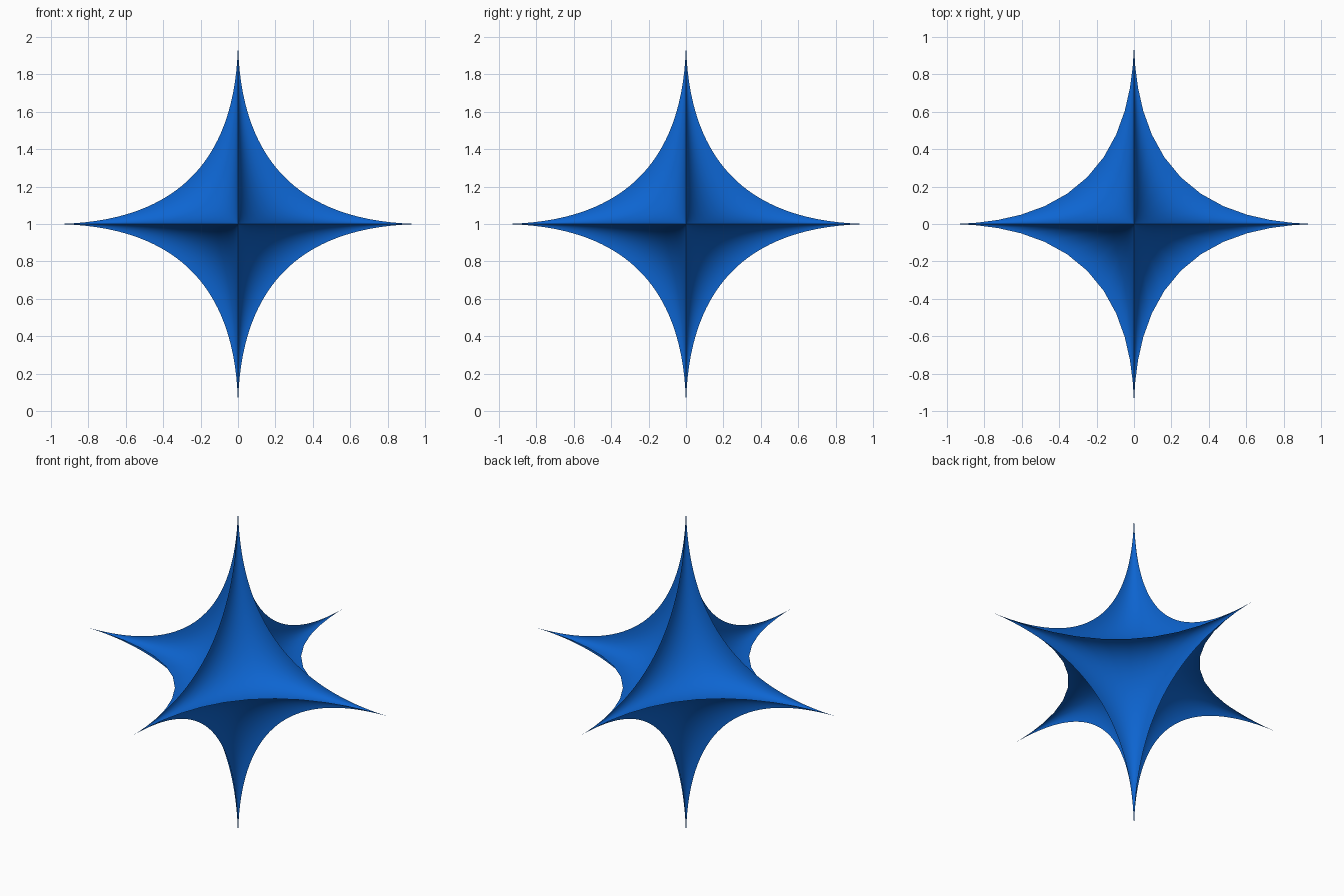
import bpy
import bmesh
import math

if "Cube" in bpy.data.objects:
    bpy.data.objects.remove(bpy.data.objects["Cube"])

# Six-pointed star body: a sphere whose coordinates are raised to the 4th power,
# giving sqrt|x| + sqrt|y| + sqrt|z| = 1
bm = bmesh.new()
bmesh.ops.create_uvsphere(bm, u_segments=64, v_segments=128, radius=1.0)


def pinch(c):
    return 0.0 if abs(c) < 1e-4 else math.copysign(c ** 4, c)


for v in bm.verts:
    v.co = [pinch(c) for c in v.co]

# Smooth faces, with sharp ridges along the three coordinate planes
for f in bm.faces:
    f.smooth = True
for e in bm.edges:
    a, b = e.verts
    if any(a.co[i] == 0.0 and b.co[i] == 0.0 for i in range(3)):
        e.smooth = False

# Stand the lower tip on the ground
bmesh.ops.translate(bm, verts=bm.verts, vec=(0, 0, 1))
bmesh.ops.recalc_face_normals(bm, faces=bm.faces)

mesh = bpy.data.meshes.new("star_body")
bm.to_mesh(mesh)
bm.free()
star = bpy.data.objects.new("star_body", mesh)
bpy.context.collection.objects.link(star)

# Blue finish
blue = bpy.data.materials.new("blue")
blue.diffuse_color = (0.004, 0.13, 0.64, 1)
blue.use_nodes = True
blue.node_tree.nodes["Principled BSDF"].inputs["Base Color"].default_value = blue.diffuse_color
mesh.materials.append(blue)
